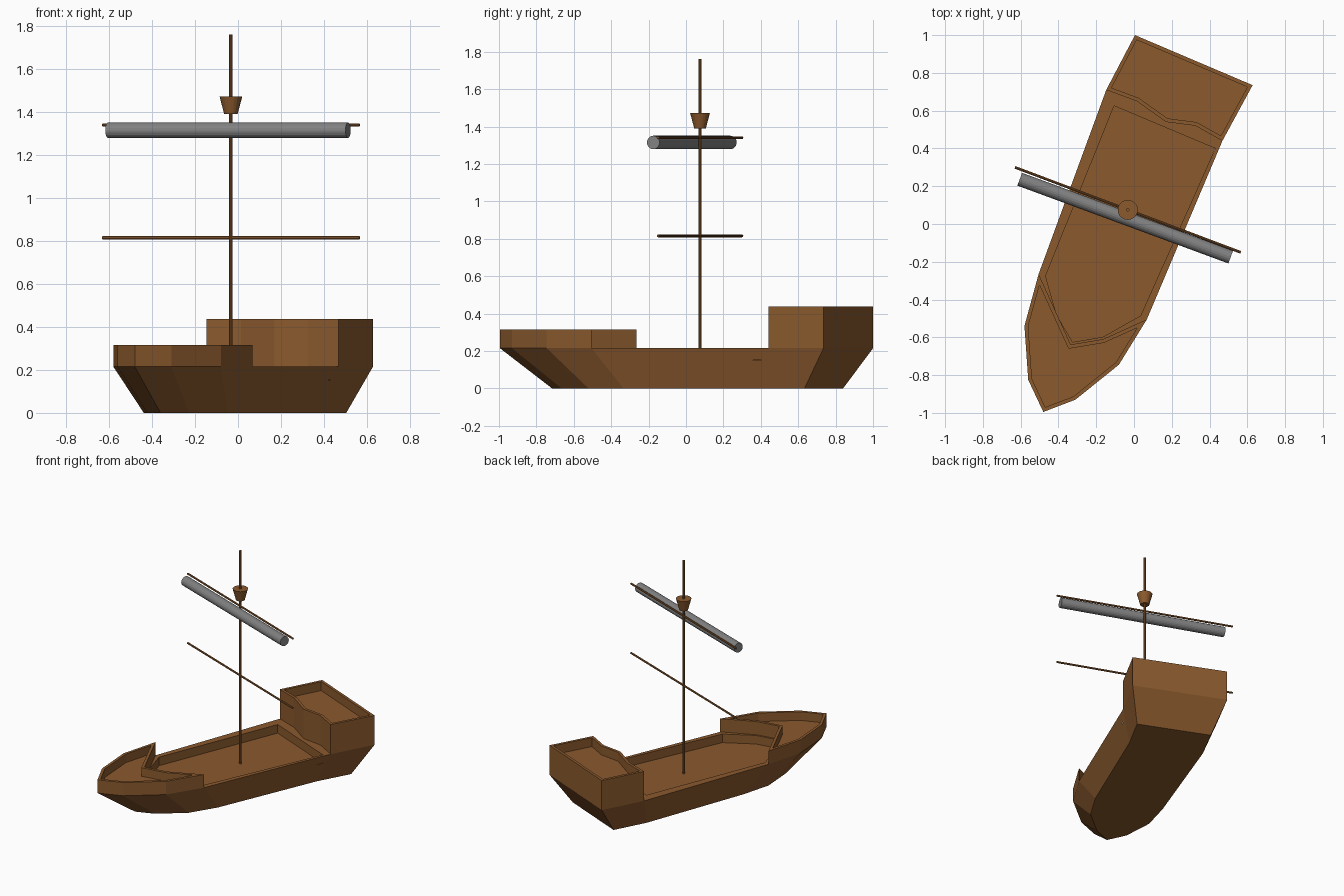
import bpy, bmesh, math
from mathutils import Vector

if "Cube" in bpy.data.objects:
    bpy.data.objects.remove(bpy.data.objects["Cube"])


def material(name, rgb):
    m = bpy.data.materials.new(name)
    m.diffuse_color = (*rgb, 1)
    m.use_nodes = True
    m.node_tree.nodes["Principled BSDF"].inputs["Base Color"].default_value = m.diffuse_color
    return m


WOOD = material("brown wood", (0.258, 0.102, 0.027))
CANVAS = material("grey canvas", (0.22, 0.22, 0.22))


def finish(bm, name, mat):
    bmesh.ops.recalc_face_normals(bm, faces=bm.faces)
    me = bpy.data.meshes.new(name)
    bm.to_mesh(me)
    bm.free()
    ob = bpy.data.objects.new(name, me)
    me.materials.append(mat)
    bpy.context.collection.objects.link(ob)
    return ob


def loft(name, lower, z0, upper, z1, floor=None, rim=0.02):
    """Solid between two outlines; with a floor height it becomes a tray with a thin wall."""
    bm = bmesh.new()
    lo = [bm.verts.new((x, y, z0)) for x, y in lower]
    hi = [bm.verts.new((x, y, z1)) for x, y in upper]
    n = len(lo)
    bm.faces.new(lo[::-1])
    top = bm.faces.new(hi)
    for i in range(n):
        j = (i + 1) % n
        bm.faces.new((lo[i], lo[j], hi[j], hi[i]))
    bmesh.ops.recalc_face_normals(bm, faces=bm.faces)
    if floor is not None:
        bmesh.ops.inset_individual(bm, faces=[top], thickness=rim, use_even_offset=True)
        inner = bmesh.ops.extrude_discrete_faces(bm, faces=[top])["faces"][0]
        for v in inner.verts:
            v.co.z = floor
    return finish(bm, name, WOOD)


def rod(name, a, b, r1, r2, sides, mat):
    a, b = Vector(a), Vector(b)
    d = b - a
    bm = bmesh.new()
    bmesh.ops.create_cone(bm, cap_ends=True, segments=sides, radius1=r1, radius2=r2, depth=d.length)
    ob = finish(bm, name, mat)
    ob.location = (a + b) / 2
    ob.rotation_euler = d.to_track_quat('Z', 'Y').to_euler()
    return ob


# Hull: rim outline, tapering to a smaller flat bottom
stern = [(0.468, 0.44), (0.628, 0.735), (0.005, 1.0), (-0.147, 0.71)]
bow = [(-0.505, -0.265), (-0.58, -0.54), (-0.56, -0.825), (-0.48, -0.995),
       (-0.31, -0.93), (-0.08, -0.745), (0.068, -0.505)]
outline = stern + bow
keel = [(0.78 * x + 0.014, 0.78 * y + 0.06) for x, y in outline]
hull = loft("hull", keel, 0, outline, 0.215)

# Sunken main deck cut into the hull
pit = [(-0.105, 0.625), (-0.468, -0.275), (-0.41, -0.48), (-0.325, -0.625),
       (-0.165, -0.598), (0.035, -0.485), (0.43, 0.4)]
cutter = loft("deck_cutter", pit, 0.15, pit, 0.3)
cutter.hide_render = True
cutter.hide_viewport = True
cut = hull.modifiers.new("deck", 'BOOLEAN')
cut.operation = 'DIFFERENCE'
cut.solver = 'EXACT'
cut.object = cutter

# Raised stern and bow platforms with thin bulwarks and bent inner walls
aft = stern + [(0.015, 0.65), (0.17, 0.54), (0.325, 0.52)]
loft("stern_castle", aft, 0.215, aft, 0.438, floor=0.37)
fore = bow + [(-0.165, -0.61), (-0.335, -0.638)]
loft("bow_castle", fore, 0.215, fore, 0.315, floor=0.25)

# Mast and lookout basket
mx, my = -0.033, 0.075
rod("mast", (mx, my, 0.15), (mx, my, 1.76), 0.009, 0.009, 10, WOOD)
rod("lookout_basket", (mx, my, 1.39), (mx, my, 1.473), 0.031, 0.053, 20, WOOD)

# Two yards and the furled sail
for name, z in (("upper_yard", 1.34), ("lower_yard", 0.815)):
    rod(name, (-0.63, 0.3, z), (0.565, -0.15, z), 0.007, 0.007, 8, WOOD)
rod("furled_sail", (-0.605, 0.237, 1.315), (0.512, -0.175, 1.315), 0.036, 0.036, 20, CANVAS)
